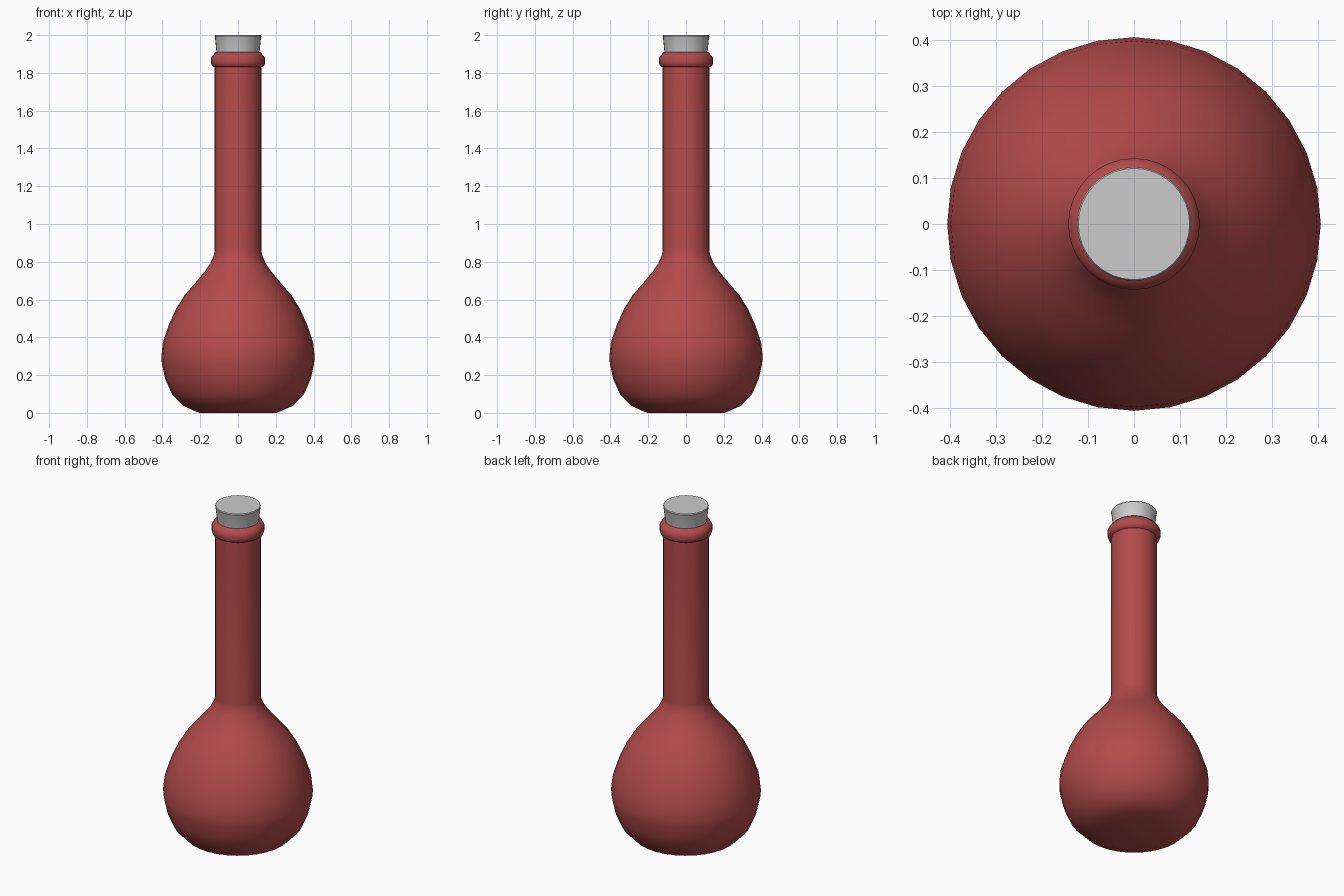
import bpy, bmesh, math

if "Cube" in bpy.data.objects:
    bpy.data.objects.remove(bpy.data.objects["Cube"])

SIDES = 32


def lathe(name, profile, color=None, angle=40):
    """Revolve (radius, z) points around z; the ends are capped."""
    bm = bmesh.new()
    rings = []
    for r, z in profile:
        rings.append([bm.verts.new((r * math.cos(2 * math.pi * i / SIDES),
                                    r * math.sin(2 * math.pi * i / SIDES), z))
                      for i in range(SIDES)])
    for a, b in zip(rings, rings[1:]):
        for i in range(SIDES):
            j = (i + 1) % SIDES
            bm.faces.new((a[i], a[j], b[j], b[i]))
    bm.faces.new(rings[0][::-1])
    bm.faces.new(rings[-1])
    bmesh.ops.recalc_face_normals(bm, faces=bm.faces)
    mesh = bpy.data.meshes.new(name)
    bm.to_mesh(mesh)
    bm.free()
    obj = bpy.data.objects.new(name, mesh)
    bpy.context.collection.objects.link(obj)
    if color:
        mat = bpy.data.materials.new(name + "_material")
        mat.diffuse_color = color
        mat.use_nodes = True
        mat.node_tree.nodes["Principled BSDF"].inputs["Base Color"].default_value = mat.diffuse_color
        mesh.materials.append(mat)
    bpy.ops.object.select_all(action='DESELECT')
    obj.select_set(True)
    bpy.context.view_layer.objects.active = obj
    bpy.ops.object.shade_smooth_by_angle(angle=math.radians(angle))
    return obj


# Flask: round belly, long neck and a rolled lip
lathe("flask", [
    (0.205, 0.0), (0.29, 0.037), (0.35, 0.10), (0.385, 0.18),
    (0.403, 0.26), (0.406, 0.30), (0.398, 0.37), (0.365, 0.47),
    (0.328, 0.55), (0.285, 0.62), (0.225, 0.69), (0.175, 0.75),
    (0.145, 0.795), (0.128, 0.835), (0.124, 0.86), (0.124, 1.83),
    (0.138, 1.837), (0.143, 1.85), (0.143, 1.88), (0.136, 1.89),
    (0.118, 1.91), (0.110, 1.91),
], (0.45, 0.07, 0.07, 1), 60)

# Tapered stopper
lathe("stopper", [(0.105, 1.86), (0.114, 1.91), (0.122, 1.99), (0.124, 1.995), (0.121, 2.0)])
